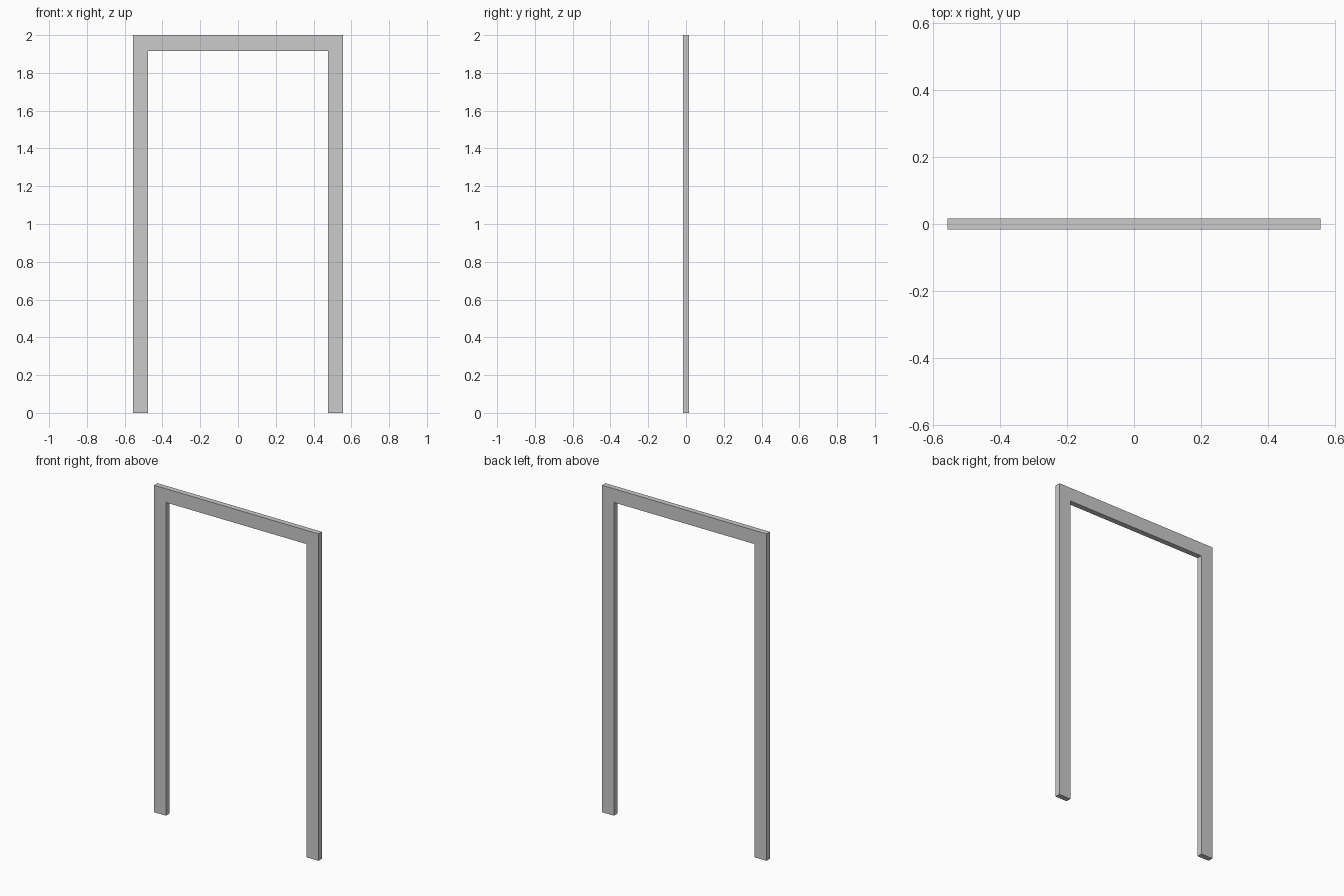
import bpy
import bmesh
from mathutils import Vector

if "Cube" in bpy.data.objects:
    bpy.data.objects.remove(bpy.data.objects["Cube"])

HALF_WIDTH = 0.556   # outer half width
HEIGHT = 2.0
POST = 0.08          # width of the side posts
LINTEL = 0.084       # height of the top bar
DEPTH = 0.033

# U-shaped outline of the frame: right half, then mirrored left half
inner = HALF_WIDTH - POST
right = [(inner, 0), (HALF_WIDTH, 0), (HALF_WIDTH, HEIGHT)]
left = [(-x, z) for x, z in reversed(right)]
opening = [(-inner, HEIGHT - LINTEL), (inner, HEIGHT - LINTEL)]
outline = right + left + opening

# Door frame: outline extruded from front to back
bm = bmesh.new()
front = bm.faces.new([bm.verts.new((x, -DEPTH / 2, z)) for x, z in outline])
ext = bmesh.ops.extrude_face_region(bm, geom=[front], use_keep_orig=True)
back_verts = [g for g in ext["geom"] if isinstance(g, bmesh.types.BMVert)]
bmesh.ops.translate(bm, verts=back_verts, vec=Vector((0, DEPTH, 0)))
bmesh.ops.recalc_face_normals(bm, faces=bm.faces)

mesh = bpy.data.meshes.new("door_frame")
bm.to_mesh(mesh)
bm.free()
bpy.context.collection.objects.link(bpy.data.objects.new("door_frame", mesh))
